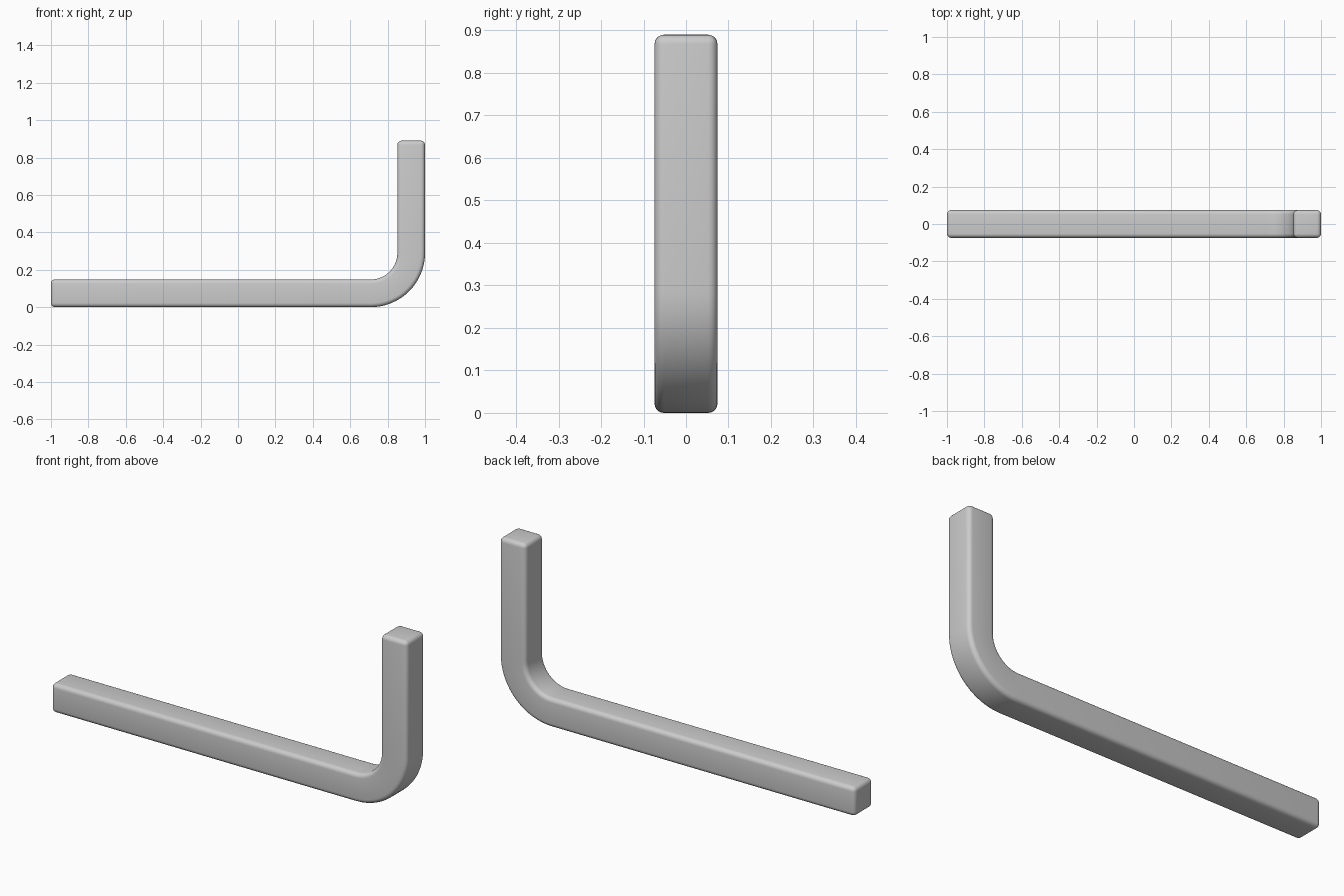
import bpy, bmesh, math

if "Cube" in bpy.data.objects:
    bpy.data.objects.remove(bpy.data.objects["Cube"])

W = 0.148            # bar thickness
H = 0.89             # upright height
R = 0.29             # outer bend radius
CX, CZ = 1 - R, R    # bend centre
SEG = 16


def arc(radius):
    """Points from the bottom of the bend up to the upright."""
    return [(CX + radius * math.sin(a), CZ - radius * math.cos(a))
            for a in (math.pi / 2 * i / SEG for i in range(SEG + 1))]


# Matching inner and outer rails, one station per cross-section
outer = [(-1, 0)] + arc(R) + [(1, H)]
inner = [(-1, W)] + arc(R - W) + [(1 - W, H)]

# Square-section bent bar skinned between stations
bm = bmesh.new()
rings = []
for (ox, oz), (ix, iz) in zip(outer, inner):
    rings.append([bm.verts.new(p) for p in (
        (ox, -W / 2, oz), (ox, W / 2, oz), (ix, W / 2, iz), (ix, -W / 2, iz))])
for a, b in zip(rings, rings[1:]):
    for i in range(4):
        j = (i + 1) % 4
        bm.faces.new((a[i], a[j], b[j], b[i]))
bm.faces.new(rings[0])
bm.faces.new(rings[-1])
bmesh.ops.recalc_face_normals(bm, faces=bm.faces)

# Soft rounding on the four long edges and both end caps
sharp = [e for e in bm.edges if e.calc_face_angle() > math.radians(45)]
bmesh.ops.bevel(bm, geom=sharp, offset=0.022, offset_type='OFFSET',
                segments=5, profile=0.5, affect='EDGES', clamp_overlap=True)

mesh = bpy.data.meshes.new("bent_bar")
bm.to_mesh(mesh)
bm.free()
bar = bpy.data.objects.new("bent_bar", mesh)
bpy.context.collection.objects.link(bar)
bpy.context.view_layer.objects.active = bar
bar.select_set(True)
bpy.ops.object.shade_smooth_by_angle(angle=math.radians(30))
